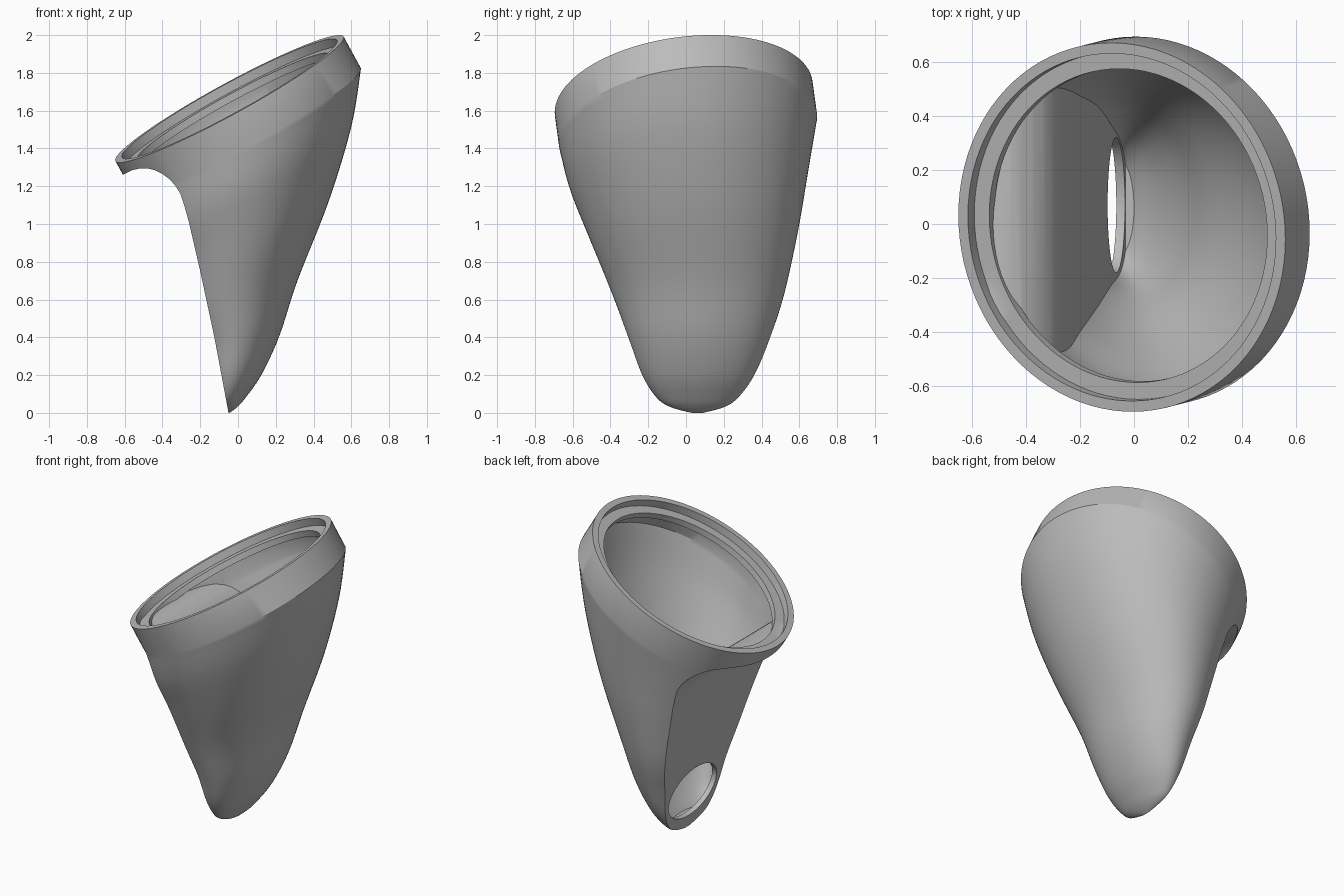
import bpy, bmesh, math
from mathutils import Vector

cube = bpy.data.objects.get("Cube")
if cube:
    bpy.data.objects.remove(cube, do_unlink=True)

SEG = 96
U = Vector((0.878, 0, 0.479))                 # uphill direction of the tilted rim
N = Vector((-0.475, -0.12, 0.871)).normalized()  # rim axis
W = N.cross(U)
RIM = Vector((-0.045, -0.012, 1.663))         # centre of the rim's top plane
RADIUS = 0.688

grey = bpy.data.materials.new("plain grey")
grey.use_nodes = True
grey.diffuse_color = (0.5, 0.5, 0.5, 1)
grey.node_tree.nodes["Principled BSDF"].inputs["Base Color"].default_value = (0.5, 0.5, 0.5, 1)


def make_object(name, bm):
    bmesh.ops.recalc_face_normals(bm, faces=bm.faces)
    mesh = bpy.data.meshes.new(name)
    bm.to_mesh(mesh)
    bm.free()
    mesh.materials.append(grey)
    obj = bpy.data.objects.new(name, mesh)
    bpy.context.collection.objects.link(obj)
    return obj


def loft(name, rings):
    """Closed skin through elliptical rings given as (centre, half axis, half axis)."""
    bm = bmesh.new()
    loops = []
    for c, u, w in rings:
        angles = [2 * math.pi * i / SEG for i in range(SEG)]
        loops.append([bm.verts.new(c + u * math.cos(a) + w * math.sin(a)) for a in angles])
    for p, q in zip(loops, loops[1:]):
        for i in range(SEG):
            j = (i + 1) % SEG
            bm.faces.new((p[i], p[j], q[j], q[i]))
    bm.faces.new(loops[0])
    bm.faces.new(loops[-1])
    return make_object(name, bm)


def prism(name, points, shift):
    """Side profile extruded across the whole width."""
    bm = bmesh.new()
    face = bm.faces.new([bm.verts.new((x + shift, -1, z + shift)) for x, z in points])
    out = bmesh.ops.extrude_face_region(bm, geom=[face])
    moved = [v for v in out["geom"] if isinstance(v, bmesh.types.BMVert)]
    bmesh.ops.translate(bm, verts=moved, vec=(0, 2, 0))
    return make_object(name, bm)


def cut(obj, cutter):
    mod = obj.modifiers.new("cut", "BOOLEAN")
    mod.operation = "DIFFERENCE"
    mod.solver = "EXACT"
    mod.object = cutter
    bpy.context.view_layer.objects.active = obj
    bpy.ops.object.modifier_apply(modifier=mod.name)
    bpy.data.objects.remove(cutter, do_unlink=True)


def rim_ring(depth, radius):
    return (RIM - N * depth, U * radius, W * radius)


# Body sections: low end x, z; high end x, z; half width; centre y; sideways tilt
sections = [
    (-0.50, 0.98, 0.60, 1.52, 0.632, 0.015, 0.6),
    (-0.42, 0.80, 0.48, 1.12, 0.555, 0.040, 0.3),
    (-0.33, 0.56, 0.315, 0.70, 0.455, 0.065, 0),
    (-0.24, 0.36, 0.22, 0.41, 0.37, 0.07, 0),
    (-0.19, 0.19, 0.126, 0.205, 0.295, 0.065, 0),
    (-0.15, 0.08, 0.04, 0.08, 0.215, 0.06, 0),
    (-0.11, 0.03, -0.005, 0.03, 0.14, 0.06, 0),
    (-0.06, 0.00, -0.045, 0.00, 0.03, 0.06, 0),
]


def body_rings(wall, count):
    keys = [rim_ring(0.19, RADIUS - wall)]
    for xl, zl, xr, zr, half, cy, k in sections[:count]:
        u = Vector((xr - xl, 0, zr - zl)) / 2
        u *= max(1 - wall / u.length, 0.1)
        w = Vector((W.x * k, 1, W.z * k)) * max(half - wall, 0.01)
        keys.append((Vector(((xl + xr) / 2, cy, (zl + zr) / 2)), u, w))
    # Smooth interpolation between the key sections
    rings = []
    for i in range(len(keys) - 1):
        k0, k1 = keys[max(i - 1, 0)], keys[i]
        k2, k3 = keys[i + 1], keys[min(i + 2, len(keys) - 1)]
        for s in range(6):
            t = s / 6
            rings.append(tuple(
                b + (c - a) * (t / 2) + (a * 2 - b * 5 + c * 4 - d) * (t * t / 2)
                + (b * 3 - a - c * 3 + d) * (t ** 3 / 2)
                for a, b, c, d in zip(k0, k1, k2, k3)))
    return rings + [keys[-1]]


# Side profile of the flat back panel and the scoop under the rim
scoop = [(-0.70, 1.20), (-0.61, 1.26), (-0.56, 1.285), (-0.52, 1.294), (-0.48, 1.295),
         (-0.44, 1.285), (-0.40, 1.265), (-0.36, 1.235), (-0.33, 1.20), (-0.305, 1.16),
         (-0.285, 1.10), (-0.26, 1.01), (-0.2, 0.75), (-0.125, 0.4), (-0.05, 0.0),
         (-0.01, -0.2), (-1, -0.2), (-1, 1.0)]

# Outer shell with its rim collar
shell = loft("tapered_housing", [rim_ring(0, RADIUS)] + body_rings(0, 8))
cut(shell, prism("scoop_cutter", scoop, 0))

# Hollow inside with a stepped seat and a lip under the rim
seat = [rim_ring(-0.05, 0.648), rim_ring(0.05, 0.648), rim_ring(0.05, 0.585),
        rim_ring(0.09, 0.585), rim_ring(0.09, 0.635)]
cavity = loft("cavity_cutter", seat + body_rings(0.04, 6))
cut(cavity, prism("inner_scoop_cutter", scoop, 0.028))
cut(shell, cavity)

# Oval opening low in the back panel
axis = Vector((0.985, 0, 0.17))
up = Vector((-0.17, 0, 0.985)) * 0.175
mid = Vector((-0.095, 0.07, 0.255))
side = Vector((0, 0.25, 0))
cut(shell, loft("opening_cutter", [(mid - axis * 0.25, up, side), (mid + axis * 0.045, up, side)]))

bpy.ops.object.select_all(action="DESELECT")
shell.select_set(True)
bpy.context.view_layer.objects.active = shell
bpy.ops.object.shade_smooth_by_angle(angle=math.radians(30))
